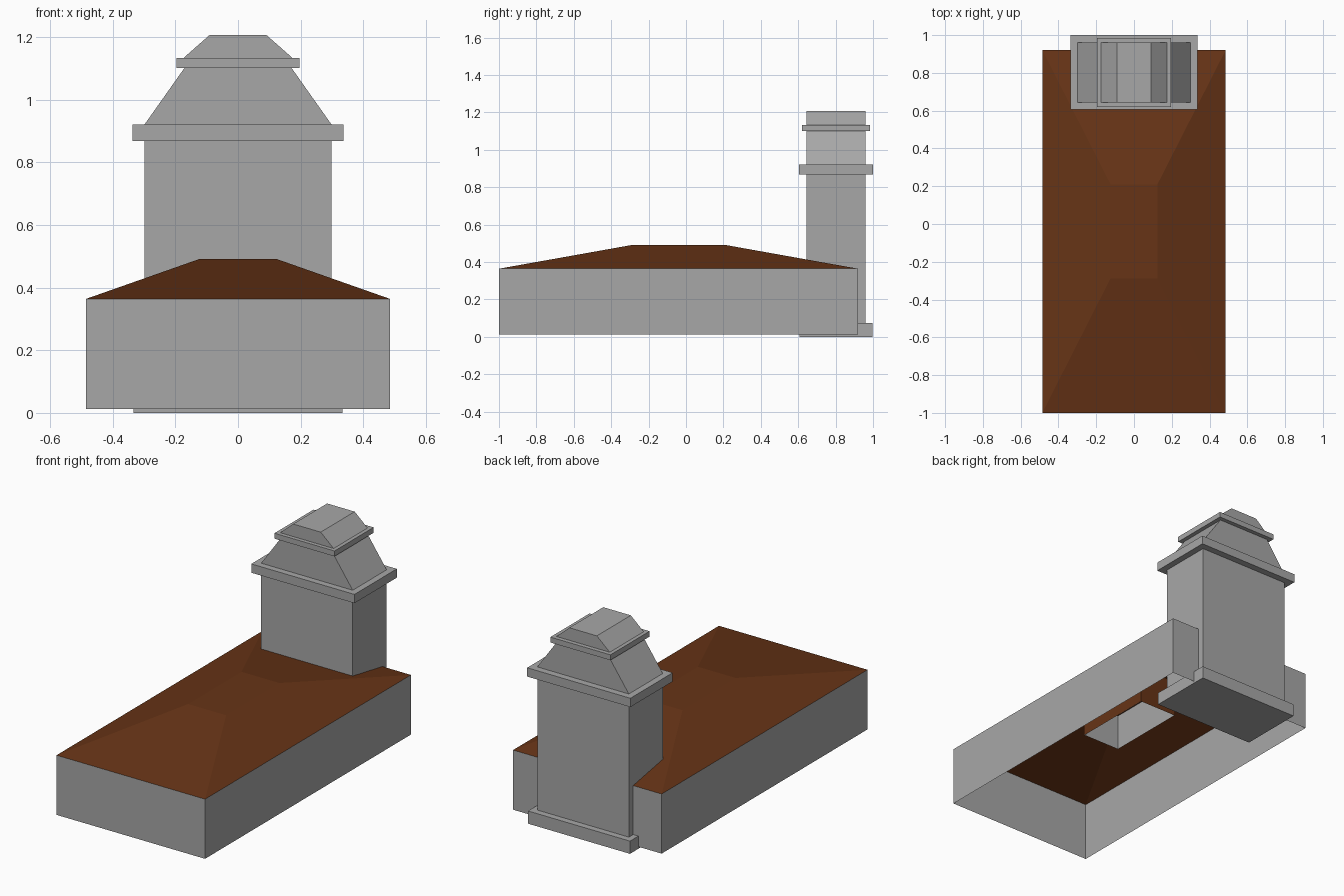
import bpy
import bmesh

if "Cube" in bpy.data.objects:
    bpy.data.objects.remove(bpy.data.objects["Cube"])


def loft(name, rings, mat, cap_bottom=False, cap_top=False):
    """Skin a stack of rectangles (half width, y min, y max, z)."""
    bm = bmesh.new()
    loops = [[bm.verts.new((x, y, z)) for x, y in
              ((-hx, y0), (hx, y0), (hx, y1), (-hx, y1))]
             for hx, y0, y1, z in rings]
    for low, high in zip(loops, loops[1:]):
        for i in range(4):
            j = (i + 1) % 4
            bm.faces.new((low[i], low[j], high[j], high[i]))
    if cap_bottom:
        bm.faces.new(loops[0][::-1])
    if cap_top:
        bm.faces.new(loops[-1])
    mesh = bpy.data.meshes.new(name)
    bm.to_mesh(mesh)
    bm.free()
    mesh.materials.append(mat)
    obj = bpy.data.objects.new(name, mesh)
    bpy.context.collection.objects.link(obj)
    return obj


def material(name, rgb):
    mat = bpy.data.materials.new(name)
    mat.diffuse_color = (*rgb, 1)
    mat.use_nodes = True
    mat.node_tree.nodes["Principled BSDF"].inputs["Base Color"].default_value = mat.diffuse_color
    return mat


brown = material("roof_brown", (0.135, 0.034, 0.008))
grey = material("stone_grey", (0.39, 0.39, 0.39))

# Outer walls, open underneath
HX, Y0, Y1, EAVE = 0.485, -1.0, 0.92, 0.364
loft("walls", [(HX, Y0, Y1, 0.012), (HX, Y0, Y1, EAVE)], grey)

# Hipped roof with a flat top
FX, F0, F1, TOP = 0.124, -0.288, 0.21, 0.491
loft("roof", [(HX, Y0, Y1, EAVE), (FX, F0, F1, TOP)], brown, cap_top=True)

# Open shaft hanging below the flat top: brown outside, grey lining
SHAFT_Z = 0.275
loft("shaft", [(FX, F0, F1, SHAFT_Z), (FX, F0, F1, TOP)], brown)
g = 0.002
loft("shaft_lining", [(FX - g, F0 + g, F1 - g, SHAFT_Z),
                      (FX - g, F0 + g, F1 - g, TOP - g)], grey)

# Gable tower: plinth, shaft, two ledges and tapered tiers in one skin
D0, D1 = 0.643, 0.96
tower = [
    (0.333, 0.608, 0.998, 0.0), (0.333, 0.608, 0.998, 0.075),    # plinth
    (0.299, D0, D1, 0.075), (0.299, D0, D1, 0.868),              # shaft
    (0.337, 0.605, 1.0, 0.868), (0.337, 0.605, 1.0, 0.92),       # lower ledge
    (0.299, D0, D1, 0.92), (0.171, D0, D1, 1.101),               # lower taper
    (0.196, 0.62, 0.985, 1.101), (0.196, 0.62, 0.985, 1.133),    # upper ledge
    (0.174, D0, D1, 1.133), (0.09, D0, D1, 1.207),               # upper taper
]
loft("gable_tower", tower, grey, cap_bottom=True, cap_top=True)
